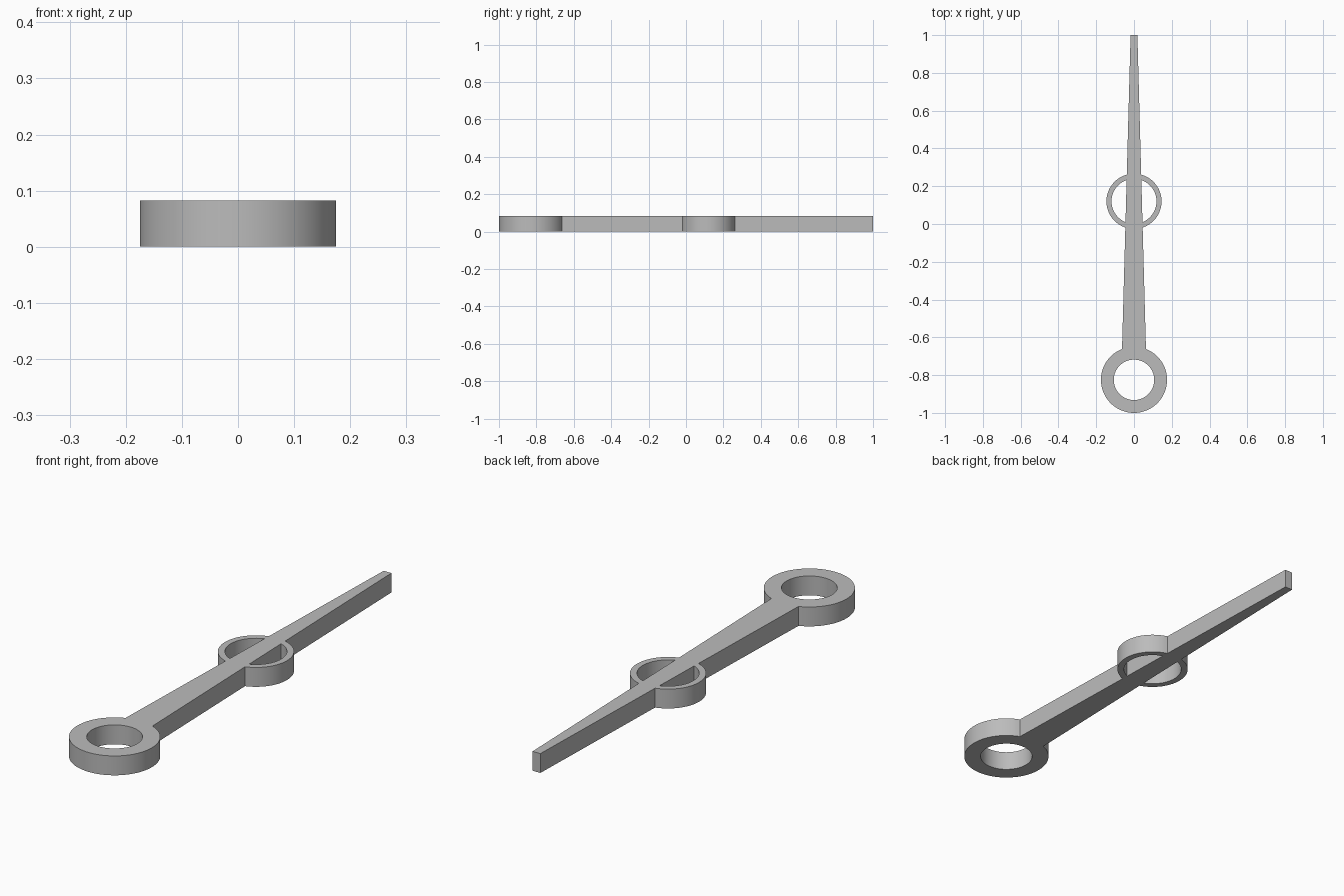
import bpy, bmesh, math

if "Cube" in bpy.data.objects:
    bpy.data.objects.remove(bpy.data.objects["Cube"])

THICK = 0.082
HUB_Y, HUB_R, HUB_BORE = -0.825, 0.175, 0.107
RING_Y, RING_R, RING_BORE = 0.12, 0.146, 0.119
BASE, TAPER = 0.0453, 0.0273     # shaft half width = BASE - TAPER * y


def half_width(y):
    return BASE - TAPER * y


def crossings(cy, r):
    """Lower and upper angles where the shaft's +x edge meets a circle."""
    a = 1 + TAPER ** 2
    b = BASE * TAPER + cy
    c = BASE ** 2 + cy ** 2 - r ** 2
    root = math.sqrt(b * b - a * c)
    ys = ((b - root) / a, (b + root) / a)
    return [math.atan2(y - cy, half_width(y)) for y in ys]


def arc(cy, r, start, end, steps):
    angles = [start + (end - start) * i / steps for i in range(steps + 1)]
    return [(r * math.cos(t), cy + r * math.sin(t)) for t in angles]


def mirrored(points):
    return [(-x, y) for x, y in reversed(points)]


# Outline of the +x half: hub, then ring bulge, then tip
hub_top = crossings(HUB_Y, HUB_R)[1]
ring_low, ring_high = crossings(RING_Y, RING_R)
half = arc(HUB_Y, HUB_R, -math.pi / 2, hub_top, 40)
half += arc(RING_Y, RING_R, ring_low, ring_high, 36)
half.append((half_width(1), 1))
outline = half + mirrored(half)[:-1]

# Openings: hub bore and the two windows beside the shaft
bore = arc(HUB_Y, HUB_BORE, 0, 2 * math.pi, 64)[:-1]
window = arc(RING_Y, RING_BORE, *crossings(RING_Y, RING_BORE), 36)

# Fill the flat profile and extrude it
bm = bmesh.new()
edges = []
for loop in (outline, bore, window, mirrored(window)):
    verts = [bm.verts.new((x, y, 0)) for x, y in loop]
    edges += [bm.edges.new((v, verts[i - 1])) for i, v in enumerate(verts)]
bmesh.ops.triangle_fill(bm, use_beauty=True, edges=edges)
result = bmesh.ops.extrude_face_region(bm, geom=bm.faces[:])
top = [g for g in result["geom"] if isinstance(g, bmesh.types.BMVert)]
bmesh.ops.translate(bm, verts=top, vec=(0, 0, THICK))
bmesh.ops.recalc_face_normals(bm, faces=bm.faces[:])

mesh = bpy.data.meshes.new("pointer_hand")
bm.to_mesh(mesh)
bm.free()
hand = bpy.data.objects.new("pointer_hand", mesh)
bpy.context.collection.objects.link(hand)

# Plain grey
grey = bpy.data.materials.new("plain_grey")
grey.use_nodes = True
colour = (0.5, 0.5, 0.5, 1)
grey.diffuse_color = colour
grey.node_tree.nodes["Principled BSDF"].inputs["Base Color"].default_value = colour
mesh.materials.append(grey)

# Smooth curved walls, sharp rims
bpy.ops.object.select_all(action="DESELECT")
hand.select_set(True)
bpy.context.view_layer.objects.active = hand
bpy.ops.object.shade_smooth_by_angle(angle=math.radians(30))
